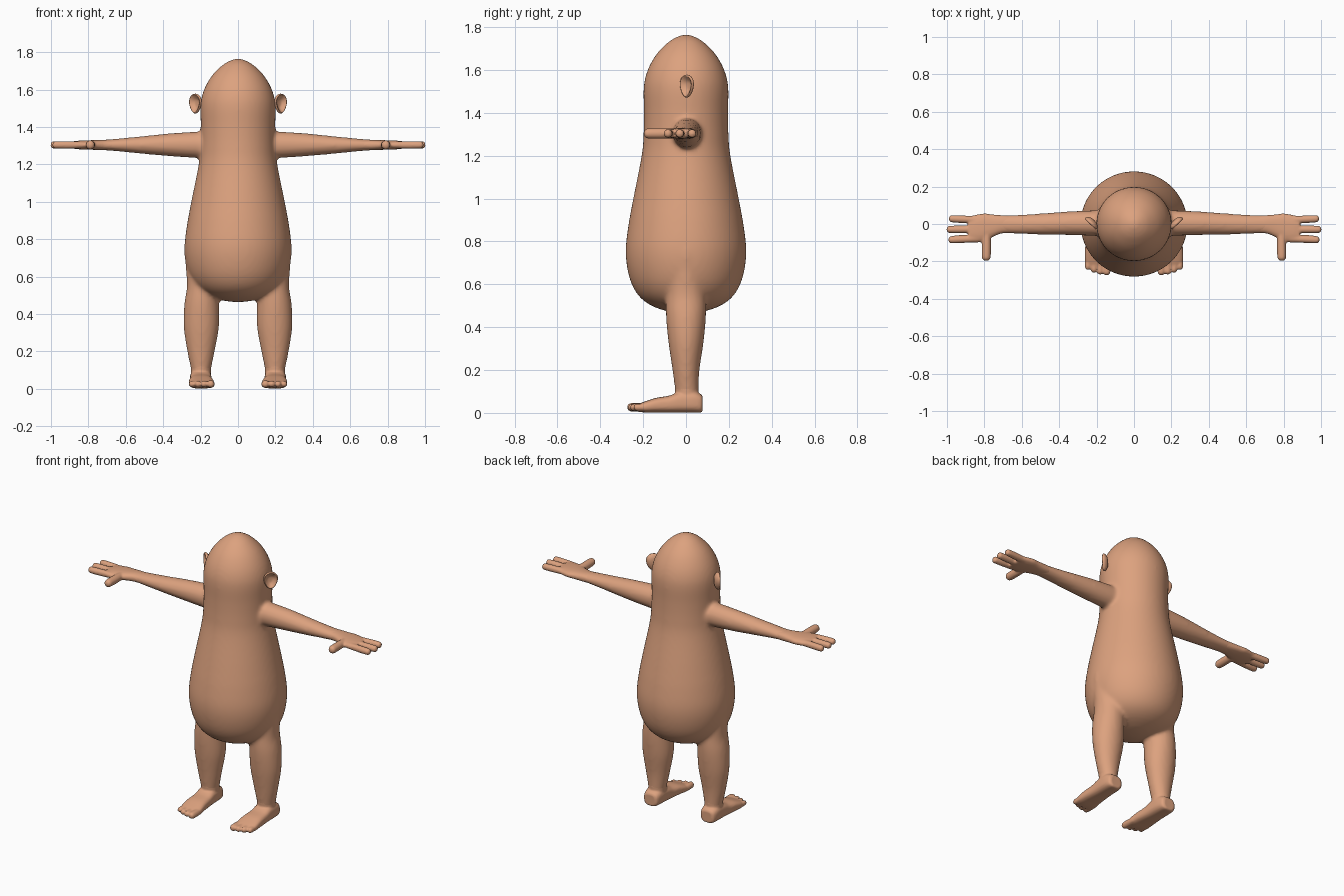
import bpy, bmesh
from math import sin, cos, pi
from mathutils import Vector

cube = bpy.data.objects.get("Cube")
if cube:
    bpy.data.objects.remove(cube, do_unlink=True)

skin = bpy.data.materials.new("warm skin")
skin.use_nodes = True
TONE = (0.72, 0.36, 0.21, 1)
skin.diffuse_color = TONE
skin.node_tree.nodes["Principled BSDF"].inputs["Base Color"].default_value = TONE


def spline(rows, steps=5):
    """Catmull-Rom resampling of cross-section rows."""
    rows = [Vector(r) for r in rows]
    out = []
    for i in range(len(rows) - 1):
        p0, p1, p2 = rows[max(i - 1, 0)], rows[i], rows[i + 1]
        p3 = rows[min(i + 2, len(rows) - 1)]
        for k in range(steps):
            t = k / steps
            out.append(p1 + (p2 - p0) * (t / 2)
                       + (p0 * 2 - p1 * 5 + p2 * 4 - p3) * (t * t / 2)
                       + (p1 * 3 - p0 - p2 * 3 + p3) * (t ** 3 / 2))
    return out + [rows[-1]]


def skin_rings(bm, rings):
    n = len(rings[0])
    loops = [[bm.verts.new(p) for p in ring] for ring in rings]
    for a, b in zip(loops, loops[1:]):
        for i in range(n):
            j = (i + 1) % n
            bm.faces.new((a[i], a[j], b[j], b[i]))
    bm.faces.new(loops[0])
    bm.faces.new(loops[-1])


def loft(bm, axis, rows, side=1, square=1.0, n=40):
    """Rows: position on axis, two centre coordinates, two half sizes."""
    rings = []
    for p, ca, cb, ha, hb in spline(rows):
        ring = []
        for i in range(n):
            c, s = cos(2 * pi * i / n), sin(2 * pi * i / n)
            a = ca + max(ha, .001) * abs(c) ** square * (1 if c > 0 else -1)
            b = cb + max(hb, .001) * abs(s) ** square * (1 if s > 0 else -1)
            x, y, z = {"x": (p, a, b), "y": (a, p, b), "z": (a, b, p)}[axis]
            ring.append((x * side, y, z))
        rings.append(ring)
    skin_rings(bm, rings)


def digit(bm, axis, start, end, a, b, r, side, lean=0):
    """Round-tipped finger or toe."""
    d = 1 if end > start else -1
    rows = [(start, a, b, r * .9, r * .9),
            ((start + end) / 2, a + lean / 2, b, r, r),
            (end - d * r * .8, a + lean, b, r * .95, r * .95),
            (end - d * r * .2, a + lean, b, r * .65, r * .65),
            (end, a + lean, b, r * .15, r * .15)]
    loft(bm, axis, rows, side, n=16)


def finish(name, bm, voxel=0, smooth=0):
    bmesh.ops.recalc_face_normals(bm, faces=bm.faces)
    mesh = bpy.data.meshes.new(name)
    bm.to_mesh(mesh)
    bm.free()
    mesh.materials.append(skin)
    for f in mesh.polygons:
        f.use_smooth = True
    ob = bpy.data.objects.new(name, mesh)
    bpy.context.collection.objects.link(ob)
    if voxel:
        m = ob.modifiers.new("fuse", "REMESH")
        m.mode = "VOXEL"
        m.voxel_size = voxel
        m.use_smooth_shade = True
        s = ob.modifiers.new("blend", "SMOOTH")
        s.factor = .5
        s.iterations = smooth
    return ob


# Body: pear torso with domed head, fused with arms and legs
bm = bmesh.new()
torso = [(.465, .03), (.475, .09), (.5, .16), (.54, .215), (.6, .253), (.68, .275),
         (.77, .281), (.88, .268), (1.0, .246), (1.2, .207), (1.3, .198), (1.4, .196),
         (1.5, .198), (1.56, .191), (1.62, .17), (1.68, .133), (1.73, .083),
         (1.755, .042), (1.766, .008)]
loft(bm, "z", [(z, 0, 0, r * 1.015, r) for z, r in torso], n=64)
for side in (1, -1):
    loft(bm, "z", [(.05, .2, .008, .052, .052), (.1, .198, .004, .053, .054),
                   (.2, .198, 0, .073, .063), (.33, .196, 0, .094, .082),
                   (.45, .194, 0, .093, .093), (.55, .188, 0, .085, .092),
                   (.66, .195, 0, .085, .08), (.77, .2, 0, .086, .06),
                   (.86, .18, 0, .06, .04)], side)
    loft(bm, "x", [(.08, .005, 1.305, .068, .071), (.2, .005, 1.305, .068, .071),
                   (.35, .004, 1.305, .063, .062), (.5, 0, 1.304, .056, .048),
                   (.62, -.002, 1.304, .051, .036), (.7, -.002, 1.304, .048, .029),
                   (.74, -.004, 1.304, .046, .026)], side)
finish("body", bm, .011, 7)

for side, label in ((1, "left"), (-1, "right")):
    # Hand: flat palm, three fingers and a thumb
    bm = bmesh.new()
    loft(bm, "x", [(.66, -.002, 1.304, .046, .028), (.71, -.002, 1.304, .049, .028),
                   (.76, -.01, 1.304, .061, .026), (.8, -.018, 1.304, .074, .025),
                   (.85, -.026, 1.304, .074, .023), (.885, -.028, 1.304, .069, .019)],
         side, .85)
    for y, tip, lean in ((.022, .99, .006), (-.029, 1.002, 0), (-.078, .992, -.006)):
        digit(bm, "x", .83, tip, y, 1.304, .0205, side, lean)
    digit(bm, "y", -.04, -.197, .788, 1.304, .025, side, .002)
    finish(label + "_hand", bm, .006, 3)

    # Foot: flat sole, sloping instep and four toes
    bm = bmesh.new()
    loft(bm, "y", [(.078, .2, .042, .034, .034), (.068, .2, .045, .048, .043),
                   (.03, .2, .052, .056, .05), (-.03, .199, .05, .058, .048),
                   (-.08, .198, .041, .06, .039), (-.14, .197, .036, .065, .034),
                   (-.19, .195, .028, .068, .026), (-.228, .192, .023, .06, .017)],
         side, .7)
    loft(bm, "z", [(.04, .2, .006, .052, .054), (.09, .198, .004, .053, .054),
                   (.13, .198, .003, .055, .055)], side)
    for x, tip, r in ((.146, -.274, .021), (.181, -.27, .018),
                      (.214, -.26, .018), (.246, -.245, .017)):
        digit(bm, "y", -.17, tip, x, .026, r, side)
    finish(label + "_foot", bm, .006, 3)

    # Ear: tilted teardrop cup opening forward and outward
    bm = bmesh.new()
    across, out = Vector((.72, .69, 0)), Vector((.69, -.72, 0))
    rings = []
    for r, h in spline([(.05, -.02), (.6, -.016), (.95, -.004), (1, .005), (.9, .011),
                        (.74, .005), (.4, -.007), (.03, -.009)], 3):
        ring = []
        for i in range(32):
            c, s = cos(pi * i / 16), sin(pi * i / 16)
            p = Vector((.226, .006, 1.525)) + out * h
            p += across * (.041 * r * c * (1 + .22 * s)) + Vector((0, 0, .053 * r * s))
            p.x *= side
            ring.append(p)
        rings.append(ring)
    skin_rings(bm, rings)
    finish(label + "_ear", bm)
